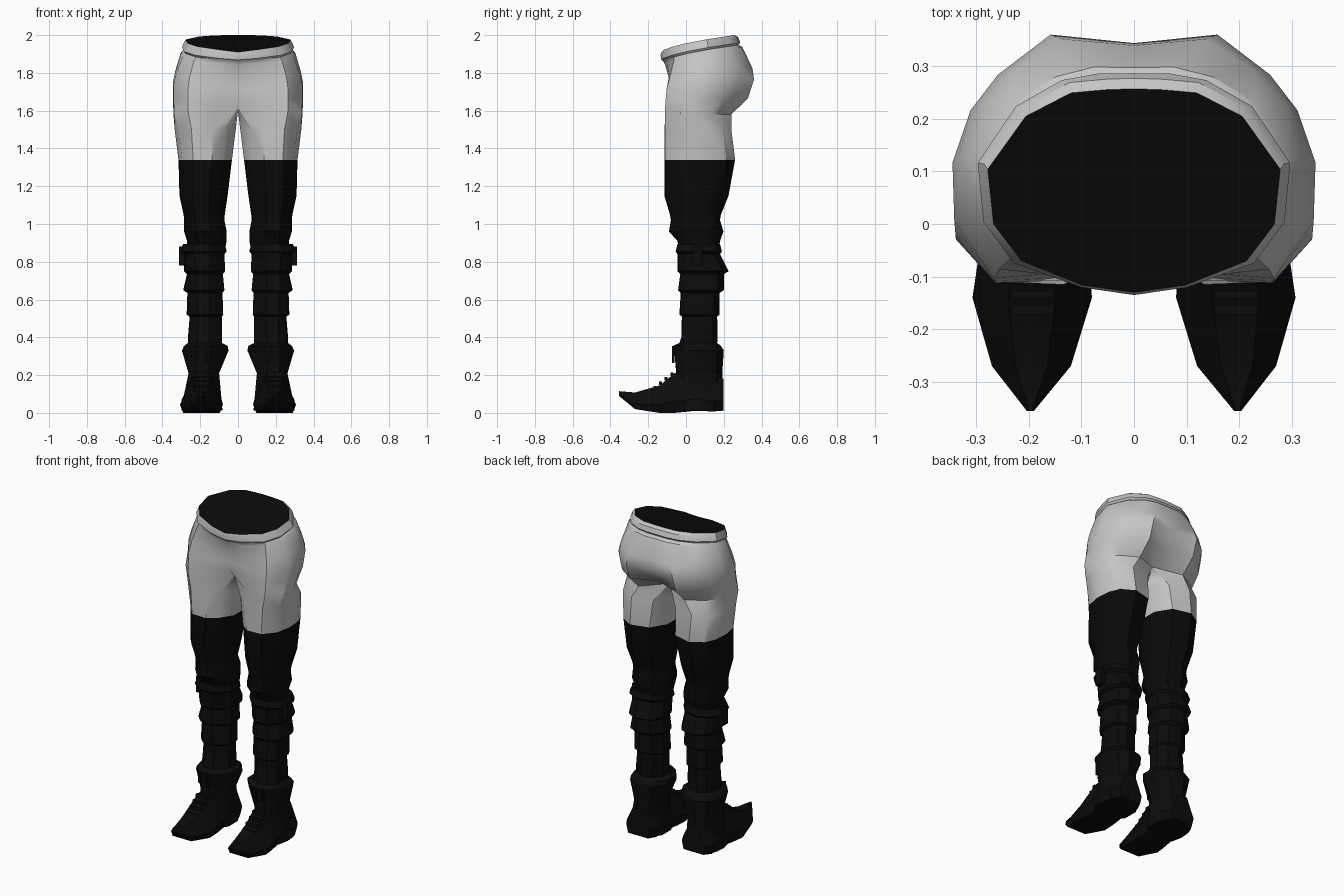
import bpy, bmesh, math


def material(name, c):
    m = bpy.data.materials.new(name)
    m.diffuse_color = (c[0], c[1], c[2], 1)
    return m


GREY = material("light grey cloth", (0.56, 0.56, 0.56))
BLACK = material("black stocking", (0.003, 0.003, 0.003))
BOOT = material("black leather", (0.0035, 0.0035, 0.0035))


def finish(name, bm, mats, angle=30):
    """Turn a half mesh into a mirrored, shaded object."""
    bmesh.ops.recalc_face_normals(bm, faces=bm.faces)
    me = bpy.data.meshes.new(name)
    bm.to_mesh(me)
    bm.free()
    for m in mats:
        me.materials.append(m)
    ob = bpy.data.objects.new(name, me)
    bpy.context.collection.objects.link(ob)
    mod = ob.modifiers.new("Mirror", 'MIRROR')
    mod.merge_threshold = 0.0005
    bpy.ops.object.select_all(action='DESELECT')
    ob.select_set(True)
    bpy.context.view_layer.objects.active = ob
    bpy.ops.object.shade_smooth_by_angle(angle=math.radians(angle))
    return ob


def bridge(bm, a, b, closed=True):
    n = len(a)
    return [bm.faces.new((a[i], a[(i + 1) % n], b[(i + 1) % n], b[i]))
            for i in range(n if closed else n - 1)]


# Leg cross-section: front inner corner, round the outside, back to the inside
LEG = [(-.65, -.75), (-.25, -1), (.45, -.98), (.87, -.6), (1, -.1), (.95, .4),
       (.75, .75), (.2, 1), (-.6, .85), (-1, .35), (-1, -.35)]


def leg_ring(bm, z, xi, xo, yf, yb):
    cx, hx, cy, hy = (xi + xo) / 2, (xo - xi) / 2, (yf + yb) / 2, (yb - yf) / 2
    return [bm.verts.new((cx + u * hx, cy + v * hy, z)) for u, v in LEG]


# Half outlines of the waist and of the hips, front centre to back centre
WAIST = [(0, -1), (.35, -.93), (.77, -.69), (.96, -.33), (1, .21),
         (.74, .73), (.43, .96), (.2, .99), (0, 1)]
HIPS = [(0, -.9), (.35, -.97), (.77, -1), (.99, -.53), (1, -.05),
        (.9, .38), (.75, .67), (.46, 1), (0, .93)]


def hip_ring(bm, hx, yf, yb, zf, zb, t):
    cy, hy = (yf + yb) / 2, (yb - yf) / 2
    ring = []
    for (a, b), (c, d) in zip(WAIST, HIPS):
        u, v = a + (c - a) * t, b + (d - b) * t
        k = max(0, (v + 1) / 2) ** .6
        ring.append(bm.verts.new((u * hx, cy + v * hy, zf + (zb - zf) * k)))
    return ring


# Trousers and stockings: waistband, hips, thighs and knees in one skin
bm = bmesh.new()
hip_rows = [
    (.278, -.130, .257, 1.910, 2.000, 0),    # rim
    (.285, -.135, .277, 1.895, 1.988, 0),    # waistband
    (.297, -.133, .288, 1.865, 1.960, .1),
    (.289, -.120, .278, 1.855, 1.948, .1),   # groove
    (.302, -.115, .300, 1.838, 1.938, .2),
    (.333, -.100, .352, 1.770, 1.825, .8),   # seat
    (.345, -.103, .360, 1.710, 1.765, 1),
    (.344, -.108, .328, 1.655, 1.665, 1),
    (.342, -.112, .240, 1.590, 1.580, 1),    # top of legs
]
rings = [hip_ring(bm, *r) for r in hip_rows]
rings[-2][0].co = (0, -.075, 1.655)
rings[-2][8].co.y = .27
rings[-1][0].co = (0, -.035, 1.61)
rings[-1][8].co = (0, .16, 1.61)
for a, b in zip(rings, rings[1:]):
    bridge(bm, a, b, False)
cap = bm.faces.new(rings[0])
loop = rings[-1] + [bm.verts.new((0, .10, 1.60)), bm.verts.new((0, .03, 1.60))]
for row in [(1.50, .012, .335, -.115, .240), (1.34, .032, .315, -.115, .260),
            (1.15, .055, .310, -.115, .225), (1.05, .070, .288, -.085, .185),
            (1.02, .072, .285, -.080, .180), (.96, .060, .285, -.090, .198),
            (.91, .060, .270, -.045, .180), (.84, .075, .265, -.035, .170)]:
    nxt = leg_ring(bm, *row)
    bridge(bm, loop, nxt)
    loop = nxt
bm.faces.new(loop)
for f in bm.faces:
    f.material_index = int(f is cap or f.calc_center_median().z < 1.335)
finish("trousers_and_stockings", bm, [GREY, BLACK], 35)

# Boot shaft: overlapping leather bands from knee to ankle
bm = bmesh.new()
shaft = [(.885, .075, .270, -.035, .170), (.895, .070, .290, -.045, .180),
         (.855, .060, .308, -.055, .190), (.840, .072, .285, -.045, .180),
         (.750, .068, .285, -.045, .226), (.735, .080, .270, -.030, .200),
         (.650, .072, .290, -.042, .200), (.635, .082, .268, -.028, .178),
         (.520, .078, .272, -.035, .178), (.510, .086, .256, -.022, .165),
         (.400, .085, .265, -.025, .168), (.370, .085, .265, -.035, .165),
         (.355, .055, .285, -.068, .185), (.330, .050, .297, -.062, .200),
         (.210, .100, .262, -.052, .192), (.100, .090, .285, -.060, .197),
         (.012, .082, .300, -.060, .200)]
loop = leg_ring(bm, *shaft[0])
bm.faces.new(loop)
for row in shaft[1:]:
    nxt = leg_ring(bm, *row)
    bridge(bm, loop, nxt)
    loop = nxt
bm.faces.new(loop)
finish("boot_shafts", bm, [BOOT])

# Boot foot: sections lofted from the pointed toe to the heel
bm = bmesh.new()
SECTION = [(-.85, 0), (.85, 0), (1, .3), (.4, 1), (-.4, 1), (-1, .3)]
loop = None
for y, xi, xo, zb, zt in [(-.355, .190, .204, .09, .115), (-.27, .120, .270, .02, .108),
                          (-.14, .080, .307, 0, .145), (-.06, .085, .295, 0, .210),
                          (.04, .090, .285, .010, .220), (.15, .085, .300, .008, .200),
                          (.198, .110, .270, .012, .180)]:
    nxt = [bm.verts.new(((xi + xo) / 2 + u * (xo - xi) / 2, y, zb + v * (zt - zb)))
           for u, v in SECTION]
    if loop:
        bridge(bm, loop, nxt)
    else:
        bm.faces.new(nxt)
    loop = nxt
bm.faces.new(loop)
finish("boot_feet", bm, [BOOT])


def boxes(name, items):
    bm = bmesh.new()
    for (x, y, z), (sx, sy, sz) in items:
        for v in bmesh.ops.create_cube(bm, size=1)['verts']:
            v.co = (x + v.co.x * sx, y + v.co.y * sy, z + v.co.z * sz)
    finish(name, bm, [BOOT])


# Laces over the instep, hanging lace ends and knee strap tabs
boxes("laces", [((.193, -.075 - .03 * i, .205 - .024 * i), (.08, .016, .018))
                for i in range(4)])
boxes("lace_ends", [((.165, -.068, .31), (.012, .012, .09)),
                    ((.215, -.068, .32), (.012, .012, .07))])
boxes("knee_strap_tabs", [((.297, .06, .83), (.03, .05, .10))])
